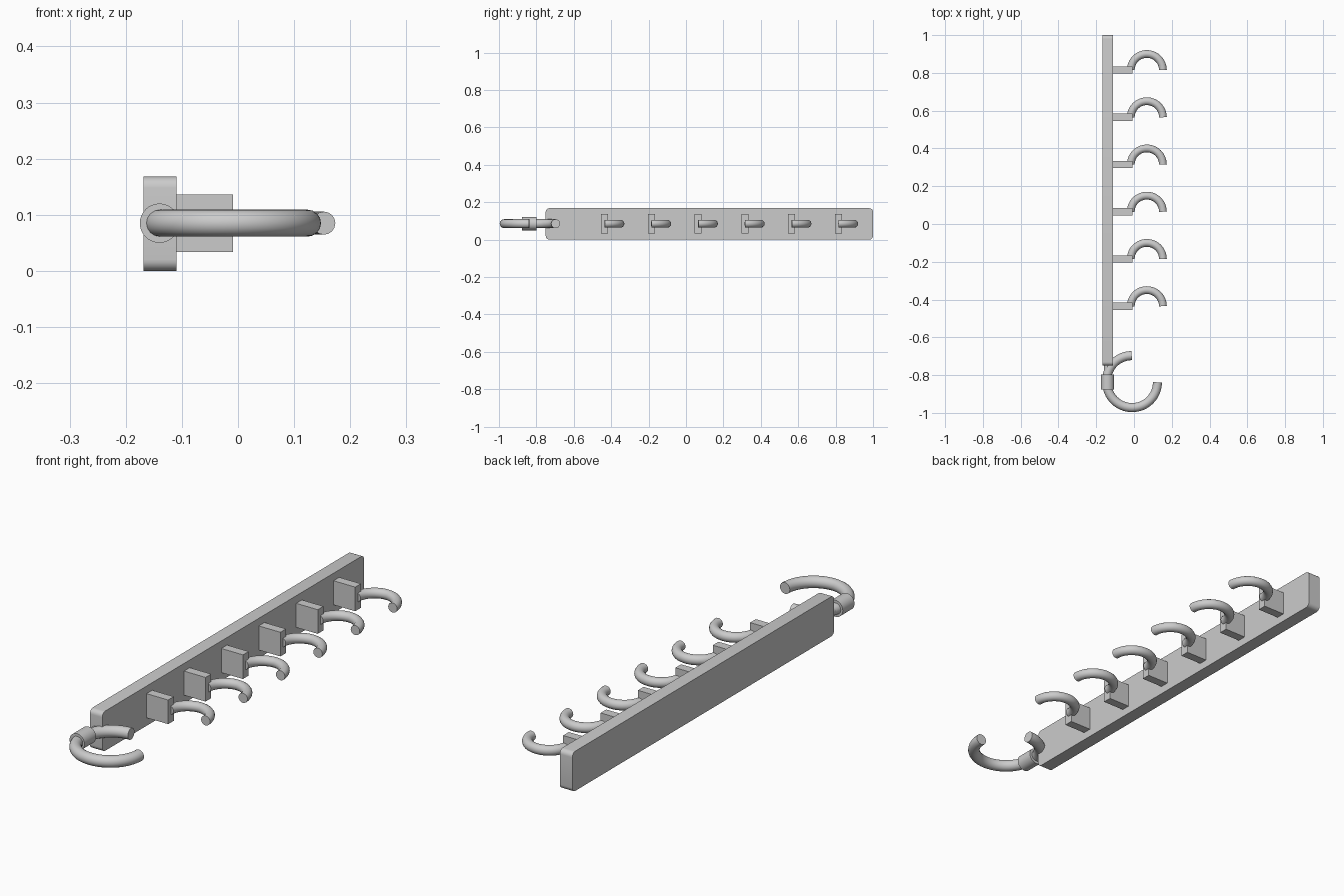
import bpy
import bmesh
import math
from mathutils import Matrix

cube = bpy.data.objects.get("Cube")
if cube:
    bpy.data.objects.remove(cube, do_unlink=True)

MID_Z = 0.085

grey = bpy.data.materials.new("light grey metal")
grey.use_nodes = True
grey.diffuse_color = (0.6, 0.6, 0.6, 1)
grey.node_tree.nodes["Principled BSDF"].inputs["Base Color"].default_value = (0.6, 0.6, 0.6, 1)


def add_object(name, data):
    data.materials.append(grey)
    obj = bpy.data.objects.new(name, data)
    bpy.context.collection.objects.link(obj)
    return obj


def select_only(obj):
    bpy.ops.object.select_all(action='DESELECT')
    obj.select_set(True)
    bpy.context.view_layer.objects.active = obj


def smooth(obj):
    select_only(obj)
    bpy.ops.object.shade_smooth_by_angle(angle=math.radians(35))


def box(name, centre, size, corner=0):
    """Box, with the edges running along x optionally rounded."""
    bm = bmesh.new()
    bmesh.ops.create_cube(bm, size=1, matrix=Matrix.Translation(centre) @ Matrix.Diagonal((*size, 1)))
    if corner:
        edges = [e for e in bm.edges if abs(e.verts[0].co.x - e.verts[1].co.x) > 0.01]
        bmesh.ops.bevel(bm, geom=edges, offset=corner, segments=6, profile=0.5, affect='EDGES')
    mesh = bpy.data.meshes.new(name)
    bm.to_mesh(mesh)
    bm.free()
    return add_object(name, mesh)


def rod(name, x, y0, y1, radius):
    """Capped cylinder along y."""
    bm = bmesh.new()
    place = Matrix.Translation((x, (y0 + y1) / 2, MID_Z)) @ Matrix.Rotation(math.pi / 2, 4, 'X')
    bmesh.ops.create_cone(bm, cap_ends=True, segments=32, radius1=radius, radius2=radius,
                          depth=y1 - y0, matrix=place)
    mesh = bpy.data.meshes.new(name)
    bm.to_mesh(mesh)
    bm.free()
    smooth(add_object(name, mesh))


def arc_tube(name, cx, cy, bend, radius, start, end, steps=32):
    """Round bar bent along a horizontal arc, angles in degrees."""
    curve = bpy.data.curves.new(name, 'CURVE')
    curve.dimensions = '3D'
    curve.bevel_depth = radius
    curve.bevel_resolution = 6
    curve.use_fill_caps = True
    line = curve.splines.new('POLY')
    line.points.add(steps)
    for i, point in enumerate(line.points):
        a = math.radians(start + (end - start) * i / steps)
        point.co = (cx + bend * math.cos(a), cy + bend * math.sin(a), MID_Z, 1)
    obj = add_object(name, curve)
    select_only(obj)
    bpy.ops.object.convert(target='MESH')
    smooth(bpy.context.view_layer.objects.active)


# Long back board with rounded corners
smooth(box("back_board", (-0.139, 0.125, 0.084), (0.058, 1.75, 0.168), corner=0.02))

# Row of six mounting blocks, each with a hook
for i in range(6):
    y = 0.815 - 0.25 * i
    box(f"mounting_block_{i + 1}", (-0.06, y, MID_Z), (0.102, 0.038, 0.102))
    arc_tube(f"hook_{i + 1}", 0.068, y, 0.085, 0.0205, 0, 180)

# End hanger: collar, pin into the board, large hook and short curl
rod("hanger_collar", -0.14, -0.876, -0.798, 0.035)
rod("hanger_pin", -0.141, -0.83, -0.72, 0.018)
arc_tube("hanger_hook", -0.01, -0.838, 0.134, 0.024, 180, 360)
arc_tube("hanger_curl", -0.012, -0.83, 0.133, 0.024, 180, 90, 16)
